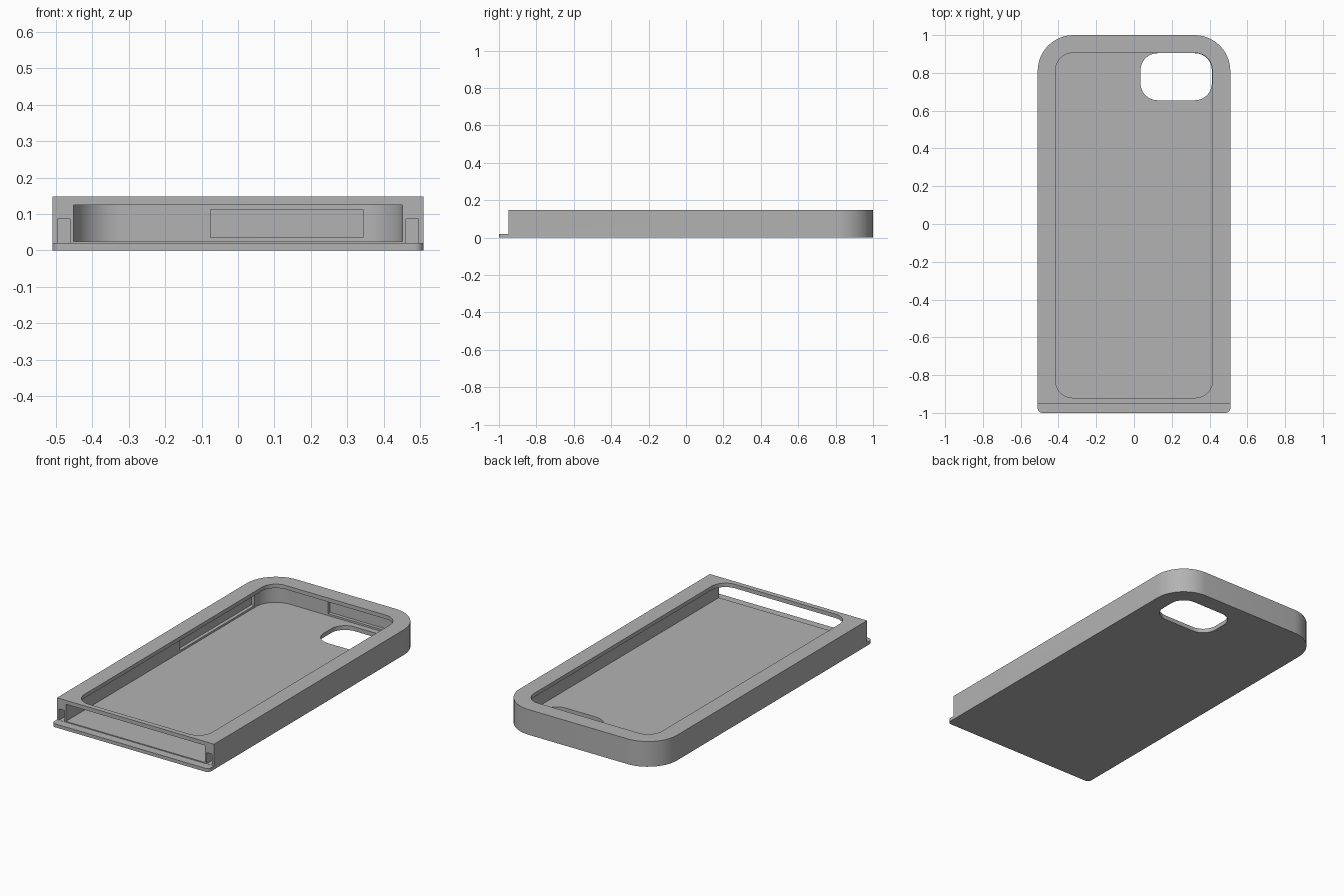
import bpy, bmesh, math

cube = bpy.data.objects.get("Cube")
if cube:
    bpy.data.objects.remove(cube, do_unlink=True)

grey = bpy.data.materials.new("plain grey")
grey.use_nodes = True
grey.diffuse_color = (0.45, 0.45, 0.45, 1)
grey.node_tree.nodes["Principled BSDF"].inputs["Base Color"].default_value = (0.45, 0.45, 0.45, 1)


def slab(name, x, y, z, front_r=0, back_r=0, steps=14):
    """Upright prism over a rectangle with rounded front and back corners."""
    corners = [(x[1], y[1], -1, -1, back_r, 0), (x[0], y[1], 1, -1, back_r, 90),
               (x[0], y[0], 1, 1, front_r, 180), (x[1], y[0], -1, 1, front_r, 270)]
    outline = []
    for cx, cy, sx, sy, r, start in corners:
        for i in range(steps + 1 if r else 1):
            a = math.radians(start + 90 * i / steps)
            outline.append((cx + r * (sx + math.cos(a)), cy + r * (sy + math.sin(a))))
    bm = bmesh.new()
    base = bm.faces.new([bm.verts.new((px, py, z[0])) for px, py in outline])
    top = bmesh.ops.extrude_face_region(bm, geom=[base])["geom"]
    bmesh.ops.translate(bm, vec=(0, 0, z[1] - z[0]),
                        verts=[v for v in top if isinstance(v, bmesh.types.BMVert)])
    bmesh.ops.recalc_face_normals(bm, faces=bm.faces)
    mesh = bpy.data.meshes.new(name)
    bm.to_mesh(mesh)
    bm.free()
    mesh.materials.append(grey)
    obj = bpy.data.objects.new(name, mesh)
    bpy.context.collection.objects.link(obj)
    return obj


# Solid shell with large back corners and small front corners
case = slab("phone_case", (-0.51, 0.51), (-1, 1), (0, 0.148), 0.025, 0.19)

cutters = [
    # Step that leaves only the thin floor lip at the front
    slab("front_step", (-0.7, 0.7), (-1.2, -0.95), (0.02, 0.3)),
    # Cavity, open at the front
    slab("cavity", (-0.452, 0.452), (-1.1, 0.94), (0.025, 0.125), 0, 0.13),
    # Screen opening in the top rim
    slab("screen_opening", (-0.415, 0.415), (-0.92, 0.905), (0.1, 0.3), 0.09, 0.09),
    # Camera hole through the floor
    slab("camera_hole", (0.035, 0.412), (0.655, 0.904), (-0.1, 0.06), 0.09, 0.09),
    # Shallow recesses in the back wall and the right wall
    slab("back_recess", (-0.075, 0.343), (0.9, 0.96), (0.036, 0.113)),
    slab("side_recess", (-0.472, -0.4), (0.11, 0.8), (0.036, 0.113)),
]
# Latch slots at both front corners
for side in (-1, 1):
    xs = sorted((side * 0.462, side * 0.496))
    cutters.append(slab("latch_slot", xs, (-1.1, -0.9), (0.0205, 0.086)))

bpy.ops.object.select_all(action='DESELECT')
bpy.context.view_layer.objects.active = case
case.select_set(True)
for cutter in cutters:
    cutter.hide_render = True
    mod = case.modifiers.new(cutter.name, 'BOOLEAN')
    mod.operation = 'DIFFERENCE'
    mod.solver = 'EXACT'
    mod.object = cutter
    bpy.ops.object.modifier_apply(modifier=mod.name)
    bpy.data.objects.remove(cutter, do_unlink=True)

bpy.ops.object.shade_smooth_by_angle(angle=math.radians(30))
